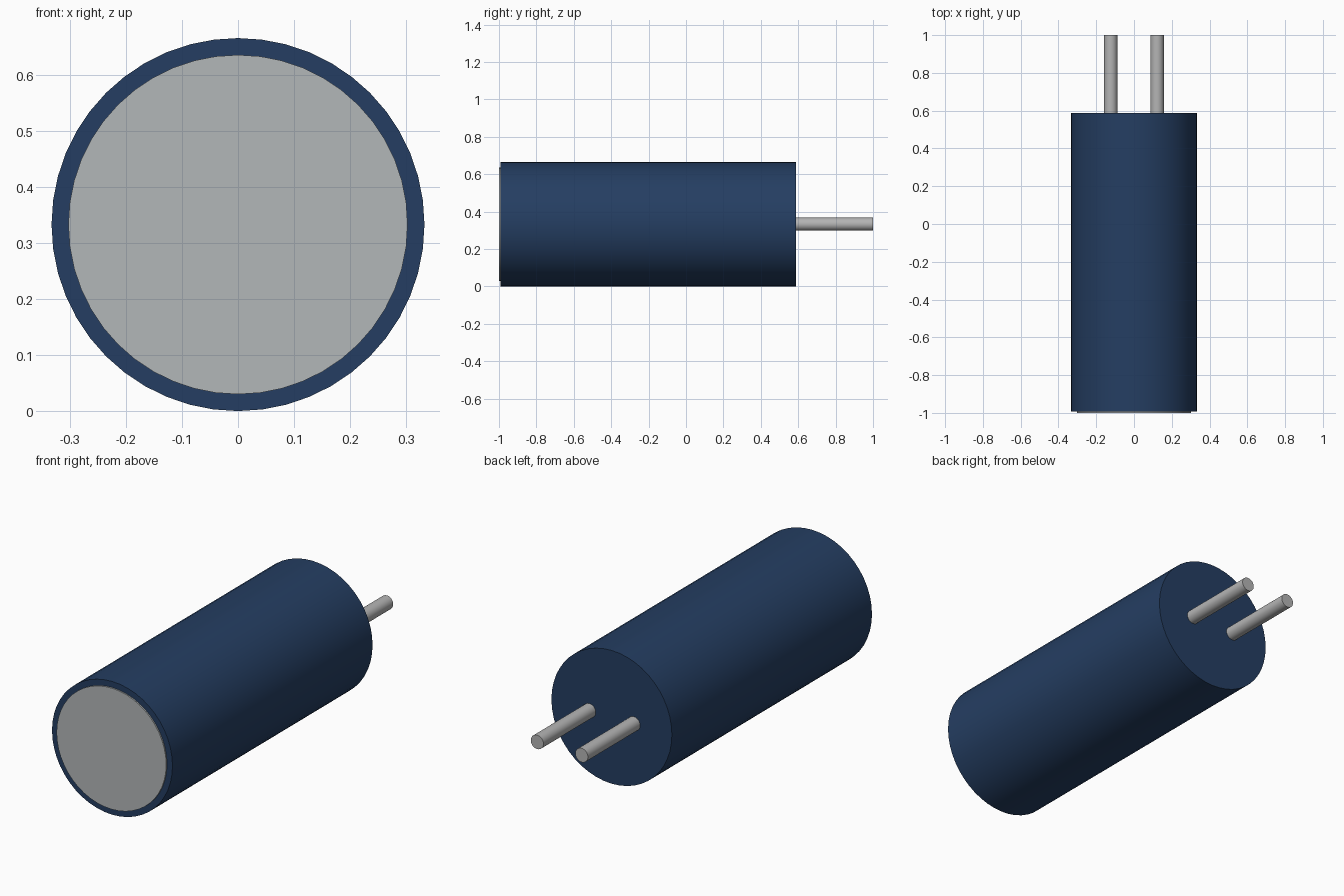
import bpy
import math

if "Cube" in bpy.data.objects:
    bpy.data.objects.remove(bpy.data.objects["Cube"], do_unlink=True)

AXIS_Z = 0.333


def material(name, rgb, roughness=0.5):
    mat = bpy.data.materials.new(name)
    mat.use_nodes = True
    mat.diffuse_color = (*rgb, 1)
    bsdf = mat.node_tree.nodes["Principled BSDF"]
    bsdf.inputs["Base Color"].default_value = (*rgb, 1)
    bsdf.inputs["Roughness"].default_value = roughness
    return mat


def cylinder_y(name, radius, y0, y1, mat, x=0.0, sides=48):
    """Capped cylinder lying along y from y0 to y1."""
    bpy.ops.mesh.primitive_cylinder_add(
        vertices=sides, radius=radius, depth=y1 - y0,
        location=(x, (y0 + y1) / 2, AXIS_Z), rotation=(math.pi / 2, 0, 0))
    obj = bpy.context.object
    obj.name = obj.data.name = name
    obj.data.materials.append(mat)
    bpy.ops.object.transform_apply(location=False, rotation=True, scale=True)
    bpy.ops.object.shade_smooth_by_angle(angle=math.radians(35))
    return obj


navy = material("navy sleeve", (0.018, 0.048, 0.122))
silver = material("silver cap", (0.45, 0.475, 0.485))
steel = material("steel lead", (0.46, 0.46, 0.46))

# Sleeved can and the thin metal end disc standing proud of its front
cylinder_y("sleeve_body", 0.333, -0.993, 0.587, navy)
cylinder_y("end_disc", 0.303, -1.0, -0.98, silver)

# Two wire leads at the back
for side, x in (("left", 0.123), ("right", -0.123)):
    cylinder_y(f"{side}_lead", 0.035, 0.57, 1.0, steel, x=x, sides=24)
